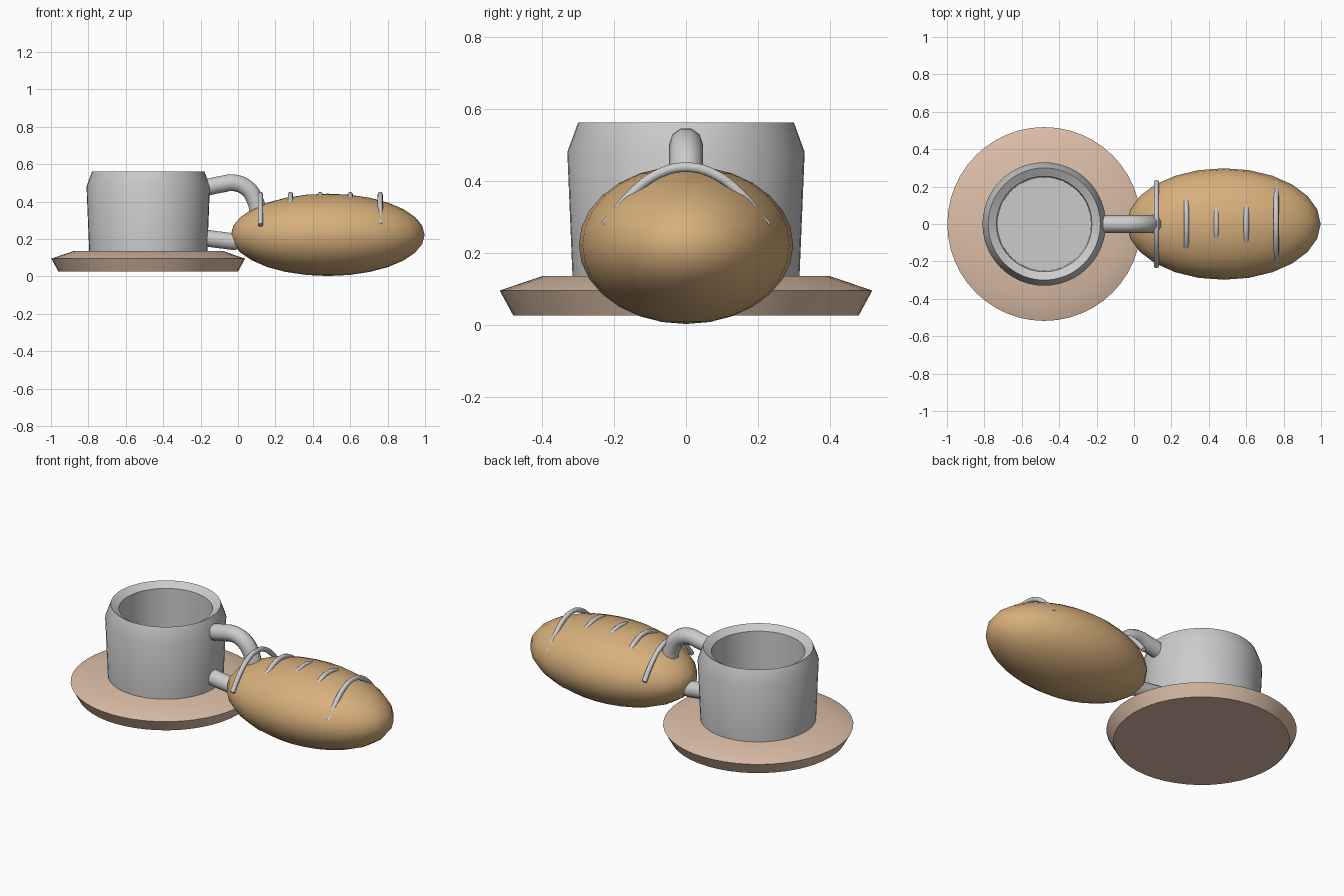
import bpy
import bmesh
import math

if "Cube" in bpy.data.objects:
    bpy.data.objects.remove(bpy.data.objects["Cube"])


def material(name, rgb):
    m = bpy.data.materials.new(name)
    m.diffuse_color = (*rgb, 1)
    m.use_nodes = True
    m.node_tree.nodes["Principled BSDF"].inputs["Base Color"].default_value = m.diffuse_color
    return m


def finish(ob, mat=None, angle=40):
    if mat:
        ob.data.materials.append(mat)
    bpy.ops.object.select_all(action='DESELECT')
    ob.select_set(True)
    bpy.context.view_layer.objects.active = ob
    bpy.ops.object.shade_smooth_by_angle(angle=math.radians(angle))


def lathe(name, profile, cx, mat=None, steps=48, angle=40):
    """Spin an (r, z) profile that starts and ends on the axis."""
    bm = bmesh.new()
    verts = [bm.verts.new((r, 0, z)) for r, z in profile]
    edges = [bm.edges.new(p) for p in zip(verts, verts[1:])]
    bmesh.ops.spin(bm, geom=verts + edges, cent=(0, 0, 0), axis=(0, 0, 1),
                   angle=math.tau, steps=steps)
    bmesh.ops.remove_doubles(bm, verts=bm.verts, dist=1e-4)
    bmesh.ops.recalc_face_normals(bm, faces=bm.faces)
    me = bpy.data.meshes.new(name)
    bm.to_mesh(me)
    bm.free()
    ob = bpy.data.objects.new(name, me)
    ob.location.x = cx
    bpy.context.collection.objects.link(ob)
    finish(ob, mat, angle)


def tube(name, points, radius, mat=None):
    """Round capped tube along a smooth path."""
    cu = bpy.data.curves.new(name, 'CURVE')
    cu.dimensions = '3D'
    cu.bevel_depth = radius
    cu.bevel_resolution = 3
    cu.use_fill_caps = True
    cu.resolution_u = 4
    sp = cu.splines.new('BEZIER')
    sp.bezier_points.add(len(points) - 1)
    for bp, p in zip(sp.bezier_points, points):
        bp.co = p
        bp.handle_left_type = bp.handle_right_type = 'AUTO'
    ob = bpy.data.objects.new(name, cu)
    bpy.context.collection.objects.link(ob)
    bpy.ops.object.select_all(action='DESELECT')
    ob.select_set(True)
    bpy.context.view_layer.objects.active = ob
    bpy.ops.object.convert(target='MESH')
    finish(bpy.context.object, mat, 50)


clay = material("saucer_clay", (0.72, 0.52, 0.39))
crust = material("bread_crust", (0.68, 0.43, 0.20))
CUP_X = -0.48

# Saucer
lathe("saucer", [(0, 0.025), (0.48, 0.025), (0.518, 0.095), (0.40, 0.135), (0, 0.135)],
      CUP_X, clay, angle=50)

# Hollow cup with chamfered rim
lathe("cup", [(0, 0.12), (0.315, 0.12), (0.33, 0.48), (0.30, 0.562),
              (0.255, 0.535), (0.25, 0.20), (0, 0.20)], CUP_X, angle=50)

# Cup handle, its outer bend buried in the loaf
handle = [(-0.17, 0.475), (-0.09, 0.492), (-0.02, 0.50), (0.05, 0.47), (0.09, 0.41),
          (0.105, 0.33), (0.08, 0.25), (0, 0.19), (-0.08, 0.193), (-0.17, 0.205)]
tube("cup_handle", [(x, 0, z) for x, z in handle], 0.047)

# Bread loaf
bpy.ops.mesh.primitive_uv_sphere_add(segments=24, ring_count=14, location=(0.48, 0, 0.222))
loaf = bpy.context.object
loaf.name = "bread_loaf"
loaf.scale = (0.518, 0.298, 0.22)
bpy.ops.object.transform_apply(location=False, rotation=False, scale=True)
finish(loaf, crust, 60)

# Score marks arching across the loaf
arc = [(-0.225, 0.275), (-0.15, 0.365), (-0.08, 0.418), (0, 0.438),
       (0.08, 0.418), (0.15, 0.365), (0.225, 0.275)]
for i in range(5):
    tube(f"score_mark_{i + 1}", [(0.12 + 0.16 * i, y, z) for y, z in arc], 0.014)
